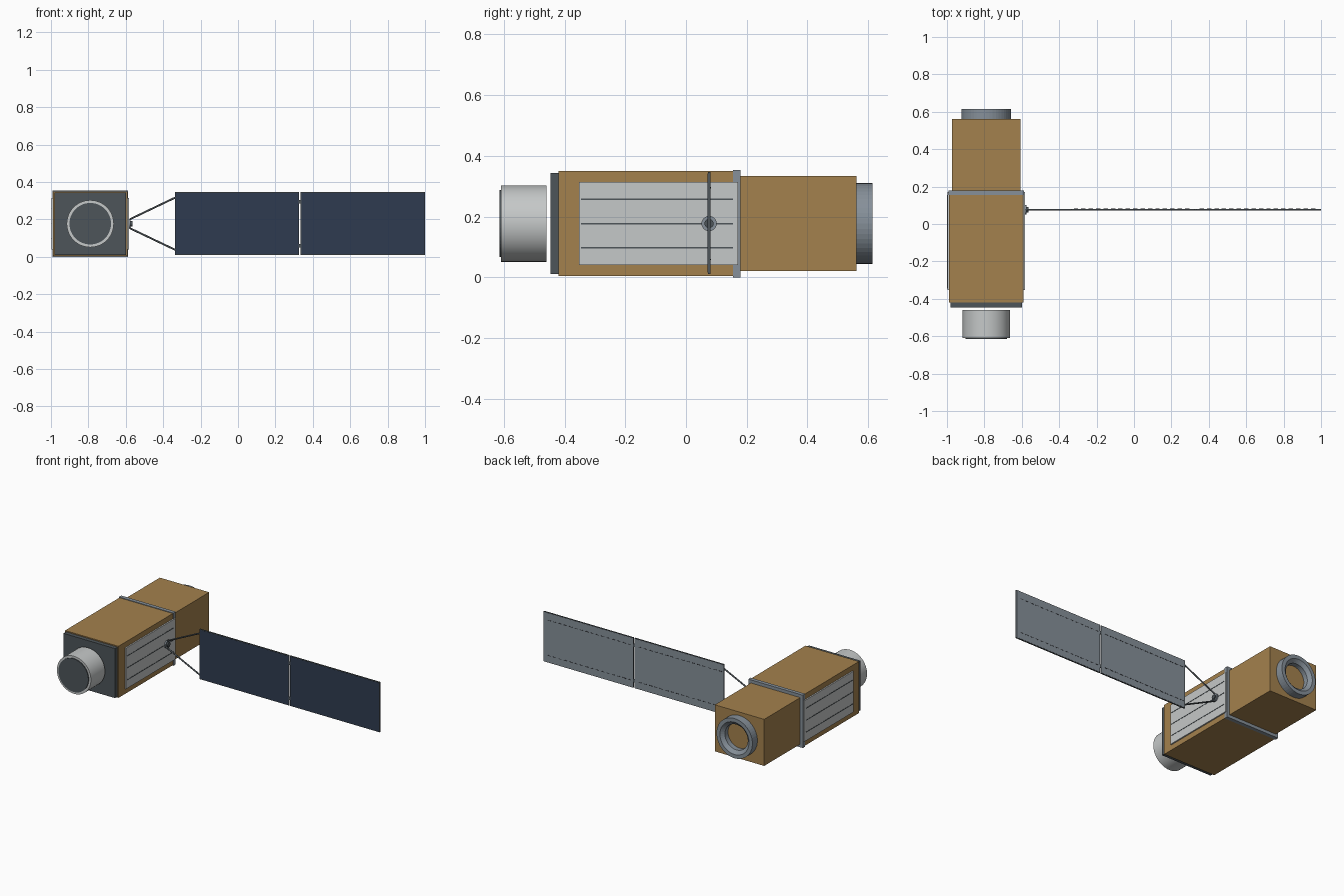
import bpy
import math
from mathutils import Vector

cube = bpy.data.objects.get("Cube")
if cube:
    bpy.data.objects.remove(cube, do_unlink=True)


def material(name, rgb):
    mat = bpy.data.materials.new(name)
    mat.use_nodes = True
    mat.diffuse_color = (*rgb, 1)
    mat.node_tree.nodes["Principled BSDF"].inputs["Base Color"].default_value = (*rgb, 1)
    return mat


GOLD = material("gold foil", (0.37, 0.22, 0.075))
LIGHT = material("light grey", (0.56, 0.58, 0.58))
GREY = material("blue grey metal", (0.24, 0.28, 0.32))
DARK = material("dark grey", (0.075, 0.09, 0.1))
BLACK = material("near black", (0.035, 0.04, 0.045))
BLUE = material("solar blue", (0.028, 0.044, 0.08))

CX, CZ = -0.79, 0.177      # axis of the body
ARRAY_Y = 0.076            # plane of the solar array


def add_mesh(name, verts, faces, mat):
    mesh = bpy.data.meshes.new(name)
    mesh.from_pydata(verts, [], faces)
    mesh.materials.append(mat)
    obj = bpy.data.objects.new(name, mesh)
    bpy.context.collection.objects.link(obj)
    return obj


def box(name, x, y, z, mat):
    """Box from three (min, max) ranges."""
    verts = [(a, b, c) for a in x for b in y for c in z]
    faces = [(0, 1, 3, 2), (4, 6, 7, 5), (0, 4, 5, 1),
             (2, 3, 7, 6), (0, 2, 6, 4), (1, 5, 7, 3)]
    return add_mesh(name, verts, faces, mat)


def smooth(obj):
    bpy.ops.object.select_all(action="DESELECT")
    obj.select_set(True)
    bpy.context.view_layer.objects.active = obj
    bpy.ops.object.shade_smooth_by_angle(angle=math.radians(35))


def lathe(name, profile, mat, sides=48, closed=False):
    """Revolve (radius, y) points about the body axis."""
    n = len(profile)
    verts = []
    for i in range(sides):
        a = math.tau * i / sides
        verts += [(CX + r * math.cos(a), y, CZ + r * math.sin(a)) for r, y in profile]
    faces = []
    for i in range(sides):
        j = (i + 1) % sides
        for k in range(n if closed else n - 1):
            m = (k + 1) % n
            faces.append((i * n + k, i * n + m, j * n + m, j * n + k))
    if not closed:
        faces.append([i * n for i in range(sides)])
        faces.append([i * n + n - 1 for i in reversed(range(sides))])
    return add_mesh(name, verts, faces, mat)


def rod(name, start, end, radius, mat, sides=12):
    start, end = Vector(start), Vector(end)
    axis = end - start
    bpy.ops.mesh.primitive_cylinder_add(vertices=sides, radius=radius, depth=axis.length,
                                        location=(start + end) / 2,
                                        rotation=axis.to_track_quat("Z", "Y").to_euler())
    obj = bpy.context.object
    obj.name = name
    obj.data.materials.append(mat)
    smooth(obj)
    return obj


def body_box(name, half_x, y, half_z, mat):
    return box(name, (CX - half_x, CX + half_x), y, (CZ - half_z, CZ + half_z), mat)


# Body boxes along the axis
body_box("main_body", 0.198, (-0.42, 0.16), 0.173, GOLD)
body_box("body_band", 0.202, (0.155, 0.18), 0.177, GREY)
body_box("rear_body", 0.183, (0.18, 0.562), 0.156, GOLD)
body_box("front_plate", 0.191, (-0.447, -0.42), 0.166, DARK)

# Telescope barrel and its aperture
smooth(lathe("barrel", [(0.126, -0.46), (0.126, -0.609)], LIGHT))
lathe("aperture", [(0.111, -0.605), (0.111, -0.615)], DARK)

# Open ring on the rear face
lathe("rear_ring", [(0.133, 0.56), (0.133, 0.615), (0.108, 0.615), (0.085, 0.595),
                    (0.085, 0.56)], GREY, closed=True)

# Radiators with dark seams on both sides
for side, label in ((1, "left"), (-1, "right")):
    def side_range(a, b):
        return tuple(sorted((CX + side * a, CX + side * b)))
    box(f"{label}_radiator", side_range(0.19, 0.207), (-0.352, 0.172),
        (CZ - 0.137, CZ + 0.137), LIGHT)
    for i in (-1, 0, 1):
        z = CZ + i * 0.08
        box(f"{label}_radiator_seam", side_range(0.2, 0.2085), (-0.345, 0.155),
            (z - 0.0025, z + 0.0025), DARK)

# Array mount and struts
rod("mount_flange", (-0.585, ARRAY_Y, CZ), (-0.574, ARRAY_Y, CZ), 0.025, GREY, 24)
rod("mount_hub", (-0.574, ARRAY_Y, CZ), (-0.565, ARRAY_Y, CZ), 0.015, DARK, 24)
for s in (-1, 1):
    rod("array_strut", (-0.578, ARRAY_Y, CZ + s * 0.024),
        (-0.335, ARRAY_Y, CZ + s * 0.14), 0.005, DARK)

# Two solar panels: dark frame, blue cells in front, grey back with dashed ribs
z0, z1 = 0.011, 0.346
for x0, x1 in ((-0.337, 0.327), (0.335, 1.0)):
    box("panel_frame", (x0, x1), (ARRAY_Y - 0.004, ARRAY_Y + 0.004), (z0, z1), DARK)
    box("solar_cells", (x0 + 0.004, x1 - 0.004), (ARRAY_Y - 0.005, ARRAY_Y),
        (z0 + 0.004, z1 - 0.004), BLUE)
    box("panel_back", (x0 + 0.003, x1 - 0.003), (ARRAY_Y, ARRAY_Y + 0.005),
        (z0 + 0.003, z1 - 0.003), GREY)
    count = 16
    pitch = (x1 - x0 - 0.03) / count
    for s in (-1, 1):
        z = CZ + s * 0.118
        for i in range(count):
            x = x0 + 0.015 + i * pitch
            box("back_rib", (x, x + pitch * 0.6), (ARRAY_Y, ARRAY_Y + 0.006),
                (z - 0.002, z + 0.002), BLACK)

# Hinges between the panels
for s in (-1, 1):
    z = CZ + s * 0.118
    box("panel_hinge", (0.325, 0.337), (ARRAY_Y - 0.003, ARRAY_Y + 0.003),
        (z - 0.01, z + 0.01), DARK)
